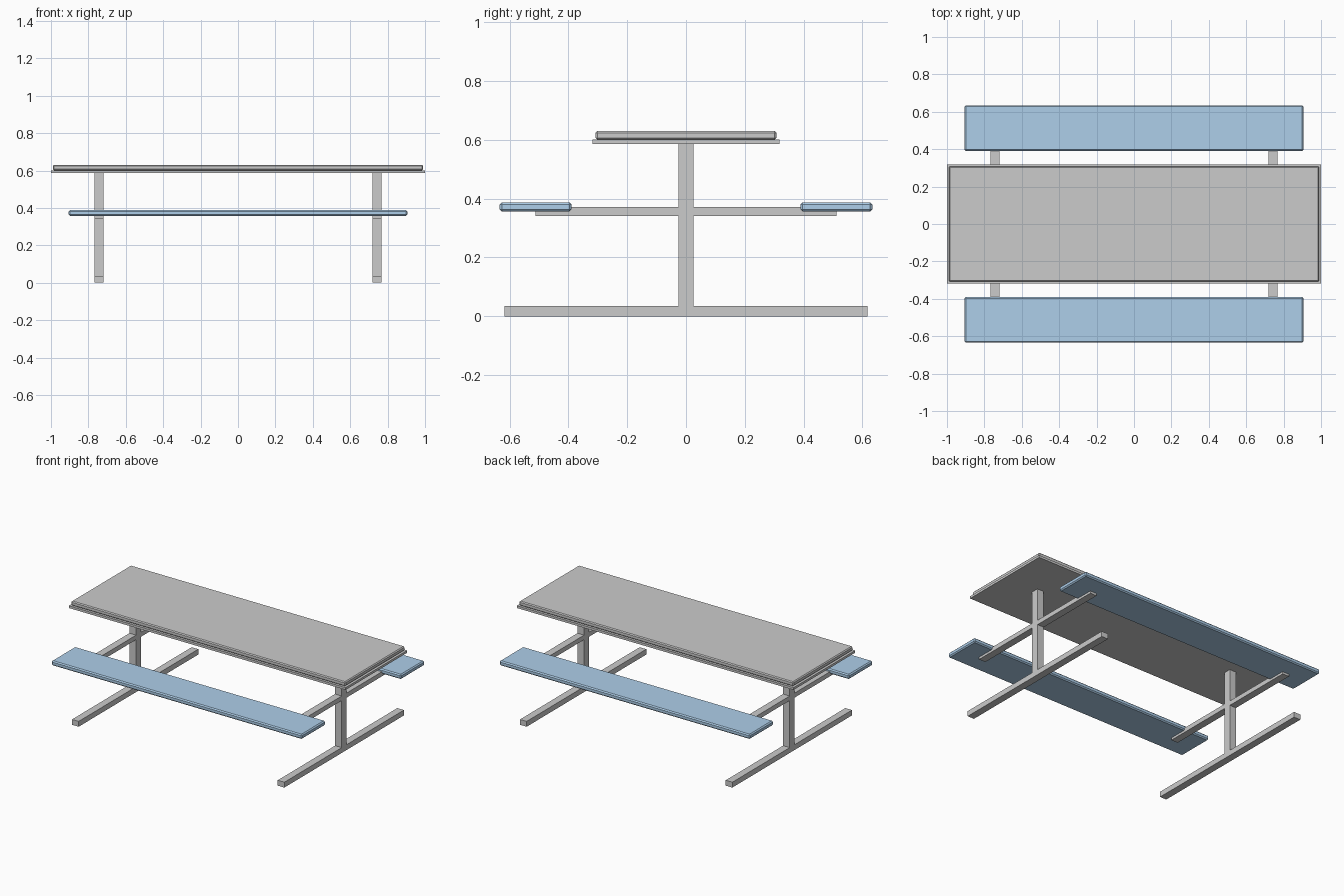
import bpy

if "Cube" in bpy.data.objects:
    bpy.data.objects.remove(bpy.data.objects["Cube"])

def material(name, color):
    m = bpy.data.materials.new(name)
    m.diffuse_color = (*color, 1)
    m.use_nodes = True
    m.node_tree.nodes["Principled BSDF"].inputs["Base Color"].default_value = m.diffuse_color
    return m

def box(name, x, y, z, mat=None, chamfer=0):
    """Box spanning the (min, max) ranges on each axis."""
    center = [(r[0] + r[1]) / 2 for r in (x, y, z)]
    bpy.ops.mesh.primitive_cube_add(size=1, location=center)
    ob = bpy.context.object
    ob.name = name
    ob.scale = [r[1] - r[0] for r in (x, y, z)]
    bpy.ops.object.transform_apply(location=False, rotation=False, scale=True)
    if chamfer:
        b = ob.modifiers.new("chamfer", 'BEVEL')
        b.width = chamfer
        b.segments = 1
    if mat:
        ob.data.materials.append(mat)
    return ob

blue = material("bench_blue", (0.42, 0.62, 0.82))
stone = material("top_warm_grey", (0.78, 0.78, 0.75))

# Table: thin under-tray and chamfered top
box("table_tray", (-1, 1), (-0.318, 0.318), (0.586, 0.601))
box("table_top", (-0.99, 0.99), (-0.308, 0.308), (0.601, 0.63), stone, 0.006)

# Benches, front and back
for side, y in (("front", (-0.634, -0.39)), ("back", (0.39, 0.634))):
    box(side + "_bench", (-0.905, 0.905), y, (0.357, 0.388), blue, 0.007)

# Leg frames: foot, post and bench support at each end
for side, cx in (("left", -0.743), ("right", 0.743)):
    x = (cx - 0.024, cx + 0.024)
    box(side + "_foot", x, (-0.617, 0.617), (0, 0.035))
    box(side + "_post", x, (-0.025, 0.025), (0.035, 0.586))
    box(side + "_bench_support", x, (-0.512, 0.512), (0.342, 0.372))
